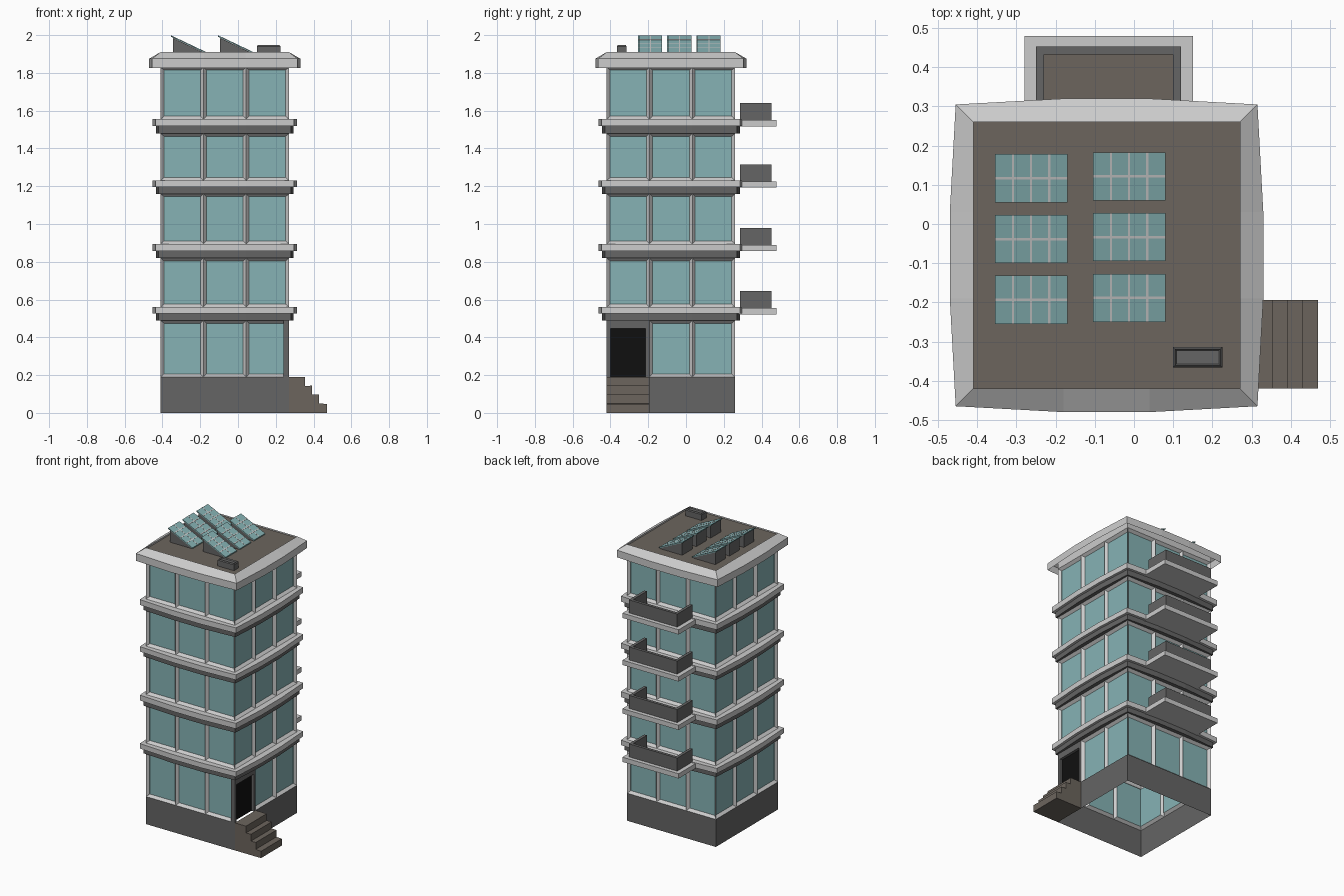
import bpy, bmesh

if "Cube" in bpy.data.objects:
    bpy.data.objects.remove(bpy.data.objects["Cube"])

CX, CY, H = -0.07, -0.08, 0.34      # tower centre and half width


def mat(name, c):
    m = bpy.data.materials.new(name)
    m.diffuse_color = (*c, 1)
    m.use_nodes = True
    m.node_tree.nodes["Principled BSDF"].inputs["Base Color"].default_value = m.diffuse_color
    return m


LIGHT = mat("light_grey", (0.62, 0.62, 0.62))
DARK = mat("dark_grey", (0.13, 0.13, 0.13))
BROWN = mat("brown", (0.15, 0.13, 0.11))
GLASS = mat("glass", (0.24, 0.45, 0.46))
BLACK = mat("black", (0.005, 0.005, 0.005))


def finish(name, bm, *mats, fix=True):
    if fix:
        bmesh.ops.recalc_face_normals(bm, faces=bm.faces[:])
    me = bpy.data.meshes.new(name)
    bm.to_mesh(me)
    bm.free()
    for m in mats:
        me.materials.append(m)
    ob = bpy.data.objects.new(name, me)
    bpy.context.collection.objects.link(ob)
    return ob


def prism(name, pts, y0, y1, m):
    """Extrude an x-z profile along y."""
    bm = bmesh.new()
    a = [bm.verts.new((x, y0, z)) for x, z in pts]
    b = [bm.verts.new((x, y1, z)) for x, z in pts]
    bm.faces.new(a)
    bm.faces.new(b[::-1])
    for i in range(len(pts)):
        j = (i + 1) % len(pts)
        bm.faces.new((a[i], b[i], b[j], a[j]))
    return finish(name, bm, m)


def box(name, x0, x1, y0, y1, z0, z1, m):
    return prism(name, [(x0, z0), (x1, z0), (x1, z1), (x0, z1)], y0, y1, m)


def bowed(corner, mid, z):
    """Square plan loop whose sides bow out slightly, three segments a side."""
    side = [(-corner, -corner), (-0.11, -mid), (0.11, -mid)]
    out = []
    for _ in range(4):
        out += [(CX + x, CY + y, z) for x, y in side]
        side = [(-y, x) for x, y in side]
    return out


def ring(name, profile, m):
    """Loft bowed loops, each (corner, mid, z), upward from the outside."""
    bm = bmesh.new()
    loops = [[bm.verts.new(p) for p in bowed(*s)] for s in profile]
    for a, b in zip(loops, loops[1:]):
        for i in range(12):
            j = (i + 1) % 12
            bm.faces.new((a[i], a[j], b[j], b[i]))
    return finish(name, bm, m, fix=False)


# Walls: hollow shell, three recessed window bays per side and floor
floors = [(0.19, 0.49), (0.56, 0.82), (0.895, 1.16), (1.23, 1.48), (1.555, 1.83)]
levels = [z for f in floors for z in f] + [1.90]
bm = bmesh.new()
bays, door = [], None
for s in range(4):
    def place(u, z):
        x, y = u, -H
        for _ in range(s):
            x, y = -y, x
        return (CX + x, CY + y, z)
    us = [-H + 2 * H * i / 3 for i in range(4)]
    for k in range(len(levels) - 1):
        for i in range(3):
            z0, z1 = levels[k], levels[k + 1]
            f = bm.faces.new([bm.verts.new(place(*p)) for p in
                              ((us[i], z0), (us[i + 1], z0), (us[i + 1], z1), (us[i], z1))])
            if k % 2 == 0:
                if s == 1 and k == 0 and i == 0:
                    door = f
                else:
                    bays.append(f)
bm.faces.remove(door)
bmesh.ops.remove_doubles(bm, verts=bm.verts[:], dist=0.0005)
bays = [f for f in bays if f.is_valid]
bmesh.ops.inset_individual(bm, faces=bays, thickness=0.022, depth=-0.018)
for f in bays:
    f.material_index = 1
finish("walls_and_windows", bm, LIGHT, GLASS, fix=False)

# Base: four walls, open underneath
ring("base", [(H, H, 0), (H, H, 0.19)], DARK)

# Roof deck and sloped cornice
bm = bmesh.new()
bm.faces.new([bm.verts.new(p) for p in bowed(H, H, 1.90)])
finish("roof_deck", bm, BROWN, fix=False)
ring("cornice", [(0.385, 0.40, 1.825), (0.385, 0.40, 1.875), (H, H, 1.91), (H, H, 1.90)], LIGHT)

# Ledges between floors, dark step below a wider light band
for n, (lo, hi) in enumerate([(0.49, 0.56), (0.82, 0.895), (1.16, 1.23), (1.48, 1.555)]):
    mid = (lo + hi) / 2
    ring(f"ledge_lower_{n}", [(H, H, lo), (0.35, 0.365, lo), (0.35, 0.365, mid)], DARK)
    ring(f"ledge_upper_{n}", [(H, H, mid), (0.367, 0.382, mid), (0.367, 0.382, hi), (H, H, hi)], LIGHT)

    # Balcony at the back: slab, floor and three-sided railing
    zb = hi - 0.005
    box(f"balcony_slab_{n}", -0.28, 0.15, 0.26, 0.48, zb - 0.033, zb, LIGHT)
    box(f"balcony_floor_{n}", -0.23, 0.10, 0.285, 0.435, zb, zb + 0.004, BROWN)
    box(f"balcony_rail_back_{n}", -0.25, 0.12, 0.433, 0.453, zb, zb + 0.09, DARK)
    for side, x in (("left", -0.25), ("right", 0.10)):
        box(f"balcony_rail_{side}_{n}", x, x + 0.02, 0.285, 0.433, zb, zb + 0.09, DARK)

# Entrance: frame around a recessed door on the right side
W, D0, D1 = CX + H, CY - H, CY - H / 3
box("door", W - 0.03, W - 0.018, D0 + 0.02, D1 - 0.02, 0.19, 0.447, BLACK)
box("door_frame_top", W - 0.03, W, D0, D1, 0.447, 0.49, DARK)
box("door_frame_front", W - 0.03, W, D0, D0 + 0.02, 0.19, 0.447, DARK)
box("door_frame_back", W - 0.03, W, D1 - 0.02, D1, 0.19, 0.447, DARK)

# Steps up to the door
steps = [(W, 0)]
for x, z in ((0.47, 0), (0.43, 0.05), (0.393, 0.097), (0.355, 0.143)):
    steps += [(x, z), (x, z + 0.047)]
prism("entrance_steps", steps + [(W, 0.19)], D0, D1, BROWN)


# Solar panels on wedge stands, two columns of three
def slope(x, t0, t1, lift, thick):
    """Strip of the tilted panel between fractions t0 and t1."""
    top = [(x + 0.185 * t, 1.998 - 0.088 * t + lift) for t in (t0, t1)]
    return top + [(px, pz - thick) for px, pz in top[::-1]]


for c, (x, dy) in enumerate([(-0.355, 0), (-0.105, 0.005)]):
    for r in range(3):
        y0 = -0.255 + 0.155 * r + dy
        y1 = y0 + 0.123
        tag = f"{c}_{r}"
        prism(f"panel_stand_{tag}", [(x + 0.01, 1.90), (x + 0.01, 1.985),
                                     (x + 0.178, 1.905), (x + 0.178, 1.90)],
              y0 + 0.006, y1 - 0.006, DARK)
        prism(f"solar_panel_{tag}", slope(x, 0, 1, 0, 0.007), y0, y1, GLASS)
        ym = (y0 + y1) / 2
        prism(f"panel_bar_{tag}", slope(x, 0, 1, 0.001, 0.002), ym - 0.003, ym + 0.003, LIGHT)
        for i in (1, 2, 3):
            t = i / 4
            prism(f"panel_divider_{tag}_{i}", slope(x, t - 0.015, t + 0.015, 0.001, 0.002), y0, y1, LIGHT)

# Roof vent: chamfered box with a sunken top
bm = bmesh.new()
bmesh.ops.create_cube(bm, size=1)
for v in bm.verts:
    v.co = (0.1625 + v.co.x * 0.126, -0.34 + v.co.y * 0.052, 1.92 + v.co.z * 0.04)
top = [f for f in bm.faces if f.normal.z > 0.9]
bmesh.ops.inset_individual(bm, faces=top, thickness=0.007, depth=0.007)
bmesh.ops.inset_individual(bm, faces=top, thickness=0.006, depth=-0.008)
finish("roof_vent", bm, DARK, fix=False)
